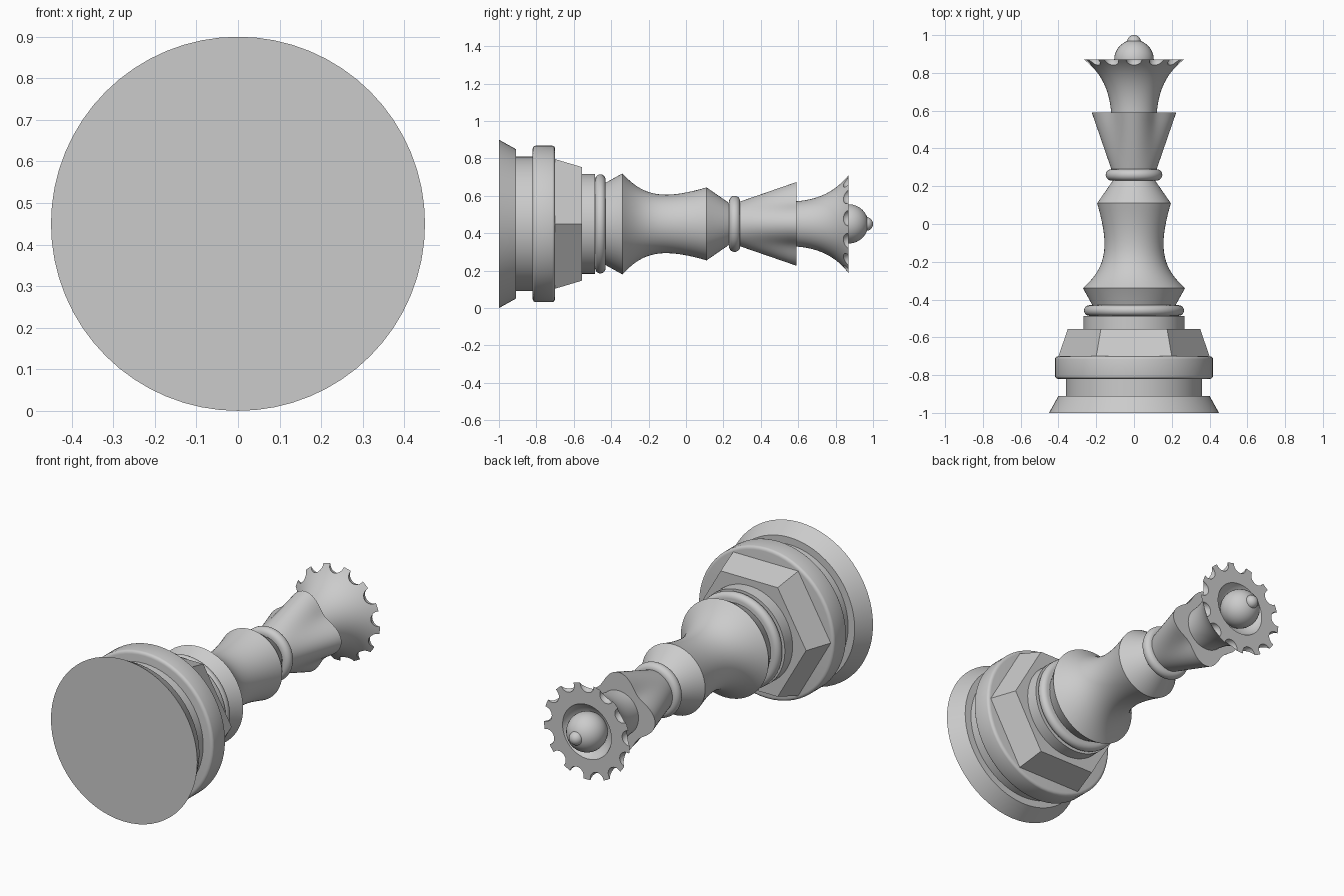
import bpy, bmesh, math
from mathutils import Vector

AXIS_Z = 0.45
SEGMENTS = 64

cube = bpy.data.objects.get("Cube")
if cube:
    bpy.data.objects.remove(cube, do_unlink=True)

grey = bpy.data.materials.new("plain_grey")
grey.use_nodes = True
COLOUR = (0.6, 0.6, 0.6, 1)
grey.diffuse_color = COLOUR
grey.node_tree.nodes["Principled BSDF"].inputs["Base Color"].default_value = COLOUR


def finish(name, bm, smooth=True):
    """Turn a bmesh into a shaded object."""
    bmesh.ops.remove_doubles(bm, verts=bm.verts, dist=1e-5)
    bmesh.ops.recalc_face_normals(bm, faces=bm.faces)
    mesh = bpy.data.meshes.new(name)
    bm.to_mesh(mesh)
    bm.free()
    mesh.materials.append(grey)
    obj = bpy.data.objects.new(name, mesh)
    bpy.context.collection.objects.link(obj)
    if smooth:
        shade(obj)
    return obj


def shade(obj):
    bpy.ops.object.select_all(action='DESELECT')
    obj.select_set(True)
    bpy.context.view_layer.objects.active = obj
    bpy.ops.object.shade_smooth_by_angle(angle=math.radians(30))


def turned(name, profile, segments=SEGMENTS, lobes=None, smooth=True):
    """Lathe (y, radius) points around the lying axis, closing both ends."""
    bm = bmesh.new()
    rings = []
    for y, r in profile:
        ring = []
        for i in range(segments):
            a = math.tau * i / segments
            k = r * (lobes(a, y) if lobes else 1)
            ring.append(bm.verts.new((k * math.cos(a), y, AXIS_Z + k * math.sin(a))))
        rings.append(ring)
    for low, high in zip(rings, rings[1:]):
        for i in range(segments):
            j = (i + 1) % segments
            bm.faces.new((low[i], low[j], high[j], high[i]))
    bm.faces.new(rings[0])
    bm.faces.new(rings[-1])
    return finish(name, bm, smooth)


def curve(p0, p1, p2, p3, steps=16):
    """Cubic curve points for a flared profile."""
    p0, p1, p2, p3 = map(Vector, (p0, p1, p2, p3))
    out = []
    for i in range(steps + 1):
        t = i / steps
        s = 1 - t
        out.append(tuple(p0 * s**3 + p1 * 3 * s * s * t + p2 * 3 * s * t * t + p3 * t**3))
    return out


def arc(y, r, ry, rr, start=-90, end=90, steps=10):
    """Rounded profile edge."""
    angles = [math.radians(start + (end - start) * i / steps) for i in range(steps + 1)]
    return [(y + ry * math.sin(a), r + rr * math.cos(a)) for a in angles]


def ball(bm, centre, radius, u=32, v=16):
    made = bmesh.ops.create_uvsphere(bm, u_segments=u, v_segments=v, radius=radius)
    bmesh.ops.translate(bm, verts=made["verts"], vec=centre)


# Base, groove and rounded band
turned("base", [(-1, 0.45), (-0.91, 0.40)])
turned("base_groove", [(-0.92, 0.36), (-0.81, 0.36)])
turned("base_band", arc(-0.805, 0.40, 0.015, 0.018, -90, 0, 4)
       + arc(-0.715, 0.40, 0.015, 0.018, 0, 90, 4))

# Six-sided plinth and collar
turned("hex_plinth", [(-0.70, 0.40), (-0.555, 0.35)], 6, smooth=False)
turned("collar", [(-0.56, 0.267), (-0.487, 0.267)])
turned("lower_ring", arc(-0.458, 0.237, 0.028, 0.028))

# Waisted body and shoulder
turned("body", [(-0.47, 0.205), (-0.43, 0.22), (-0.34, 0.27)]
       + curve((-0.34, 0.27), (-0.23, 0.15), (-0.13, 0.125), (0.11, 0.195), 20)[1:]
       + [(0.24, 0.105)])
turned("neck_ring", arc(0.26, 0.12, 0.03, 0.03))


# Lobed cup that opens from a round foot
def cup_lobes(a, y):
    t = (y - 0.27) / 0.32
    return 1 - 0.25 * t * (1 - math.cos(4 * a)) / 2


turned("cup", [(0.27 + 0.04 * i, 0.113 + 0.0138 * i) for i in range(9)], 96, cup_lobes)

# Flared crown with a bowl in its end
crown = turned("crown", curve((0.57, 0.12), (0.70, 0.125), (0.80, 0.17), (0.87, 0.265))
               + curve((0.87, 0.15), (0.84, 0.14), (0.81, 0.11), (0.80, 0.04), 8), smooth=False)

# Scallops around the crown rim
NOTCHES = 13
bm = bmesh.new()
for i in range(NOTCHES):
    a = math.pi / 2 + math.tau * i / NOTCHES
    ball(bm, (0.26 * math.cos(a), 0.87, AXIS_Z + 0.26 * math.sin(a)), 0.042, 20, 12)
cutter = finish("scallop_cutter", bm, False)
cut = crown.modifiers.new("scallops", 'BOOLEAN')
cut.operation = 'DIFFERENCE'
cut.solver = 'EXACT'
cut.object = cutter
bpy.context.view_layer.update()
cut_mesh = bpy.data.meshes.new_from_object(crown.evaluated_get(bpy.context.evaluated_depsgraph_get()))
crown.modifiers.clear()
crown.data = cut_mesh
bpy.data.objects.remove(cutter, do_unlink=True)
shade(crown)

# Ball and tip
for name, y, r in (("crown_ball", 0.87, 0.105), ("crown_tip", 0.963, 0.037)):
    bm = bmesh.new()
    ball(bm, (0, y, AXIS_Z), r)
    finish(name, bm)
